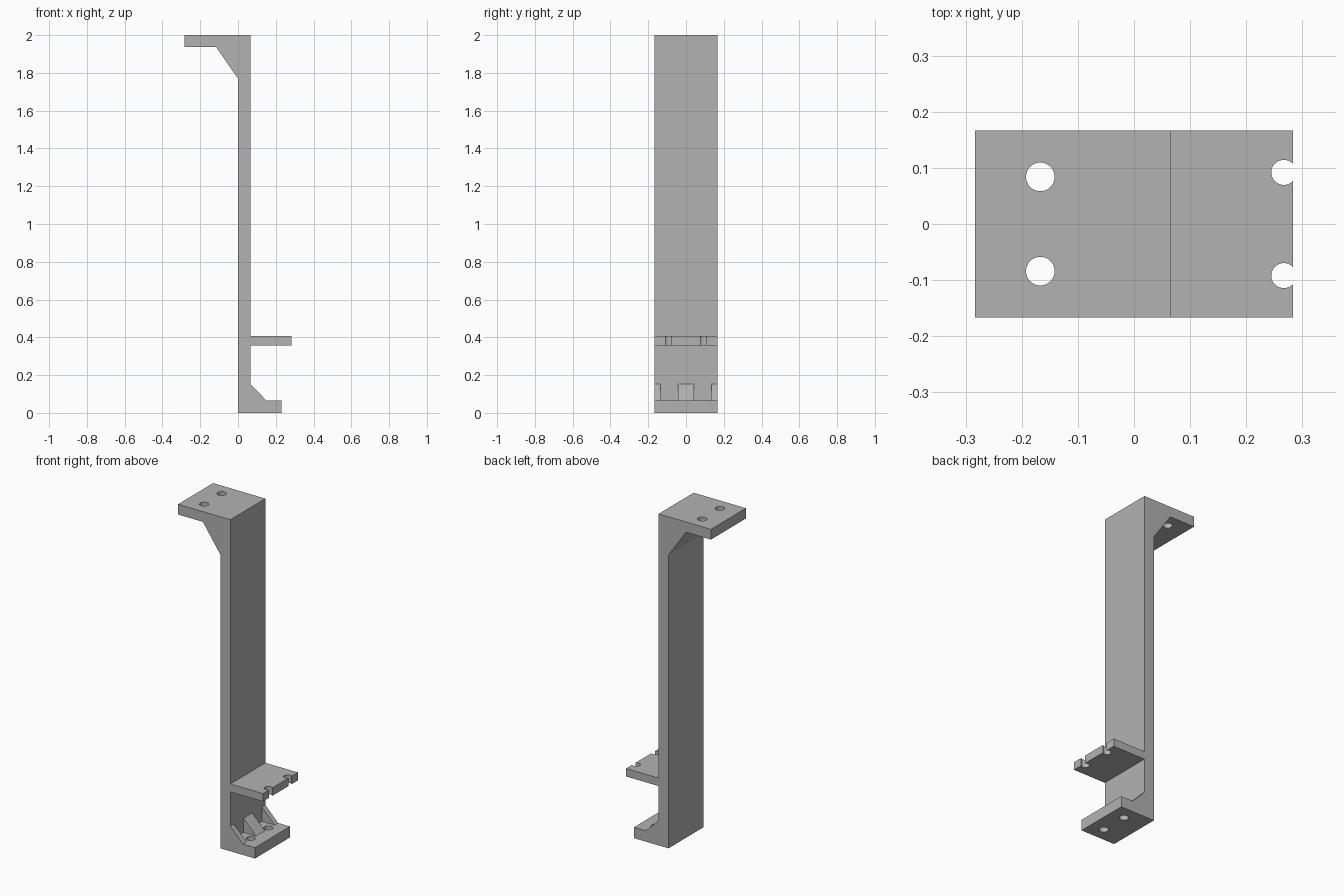
import bpy
import bmesh

default = bpy.data.objects.get("Cube")
if default:
    bpy.data.objects.remove(default, do_unlink=True)

HALF = 0.167      # half depth of the bracket
WALL = 0.066      # column and foot thickness
EDGE = 0.283      # reach of the arm and the shelf

grey = bpy.data.materials.new("plain grey")
grey.use_nodes = True
grey.diffuse_color = (0.448, 0.448, 0.448, 1)
grey.node_tree.nodes["Principled BSDF"].inputs["Base Color"].default_value = grey.diffuse_color


def make_object(name, bm):
    bmesh.ops.recalc_face_normals(bm, faces=bm.faces)
    mesh = bpy.data.meshes.new(name)
    bm.to_mesh(mesh)
    bm.free()
    mesh.materials.append(grey)
    obj = bpy.data.objects.new(name, mesh)
    bpy.context.collection.objects.link(obj)
    return obj


def extrude_profile(name, points, y0, y1):
    """Prism from an (x, z) outline between two depths."""
    bm = bmesh.new()
    face = bm.faces.new([bm.verts.new((x, y0, z)) for x, z in points])
    side = bmesh.ops.extrude_face_region(bm, geom=[face])["geom"]
    moved = [v for v in side if isinstance(v, bmesh.types.BMVert)]
    bmesh.ops.translate(bm, verts=moved, vec=(0, y1 - y0, 0))
    return make_object(name, bm)


def hole_cutter(name, x, y, radius, z0, z1):
    bm = bmesh.new()
    bmesh.ops.create_cone(bm, cap_ends=True, segments=40,
                          radius1=radius, radius2=radius, depth=z1 - z0)
    bmesh.ops.translate(bm, verts=bm.verts, vec=(x, y, (z0 + z1) / 2))
    return make_object(name, bm)


# Column with braced top arm, shelf and ribbed foot in one outline
outline = [
    (0, 0), (0.23, 0), (0.23, WALL), (0.15, WALL), (WALL, 0.152),
    (WALL, 0.358), (EDGE, 0.358), (EDGE, 0.406), (WALL, 0.406),
    (WALL, 2), (-EDGE, 2), (-EDGE, 1.938), (-0.117, 1.938), (0, 1.77),
]
bracket = extrude_profile("bracket", outline, -HALF, HALF)

# Cutters on both sides of the middle
cutters = []
for s in (-1, 1):
    # Clearance between the foot ribs
    gap = [(WALL, WALL), (0.2, WALL), (0.2, 0.2), (WALL, 0.2)]
    cutters.append(extrude_profile("rib_gap_cutter", gap, s * 0.042, s * 0.134))
    # Screw holes in the arm and foot, open notches in the shelf
    cutters.append(hole_cutter("arm_hole_cutter", -0.167, s * 0.084, 0.0255, 1.9, 2.1))
    cutters.append(hole_cutter("foot_hole_cutter", 0.143, s * 0.084, 0.0255, -0.1, 0.1))
    cutters.append(hole_cutter("shelf_notch_cutter", 0.267, s * 0.092, 0.0223, 0.3, 0.5))

for cutter in cutters:
    mod = bracket.modifiers.new("cut", 'BOOLEAN')
    mod.operation = 'DIFFERENCE'
    mod.solver = 'EXACT'
    mod.object = cutter

# Bake the cuts and remove the cutters
graph = bpy.context.evaluated_depsgraph_get()
result = bpy.data.meshes.new_from_object(bracket.evaluated_get(graph))
bracket.modifiers.clear()
bracket.data = result
result.name = "bracket"
for cutter in cutters:
    bpy.data.objects.remove(cutter, do_unlink=True)

# Smooth hole walls, crisp edges elsewhere
bpy.ops.object.select_all(action='DESELECT')
bracket.select_set(True)
bpy.context.view_layer.objects.active = bracket
bpy.ops.object.shade_smooth_by_angle(angle=0.5)
